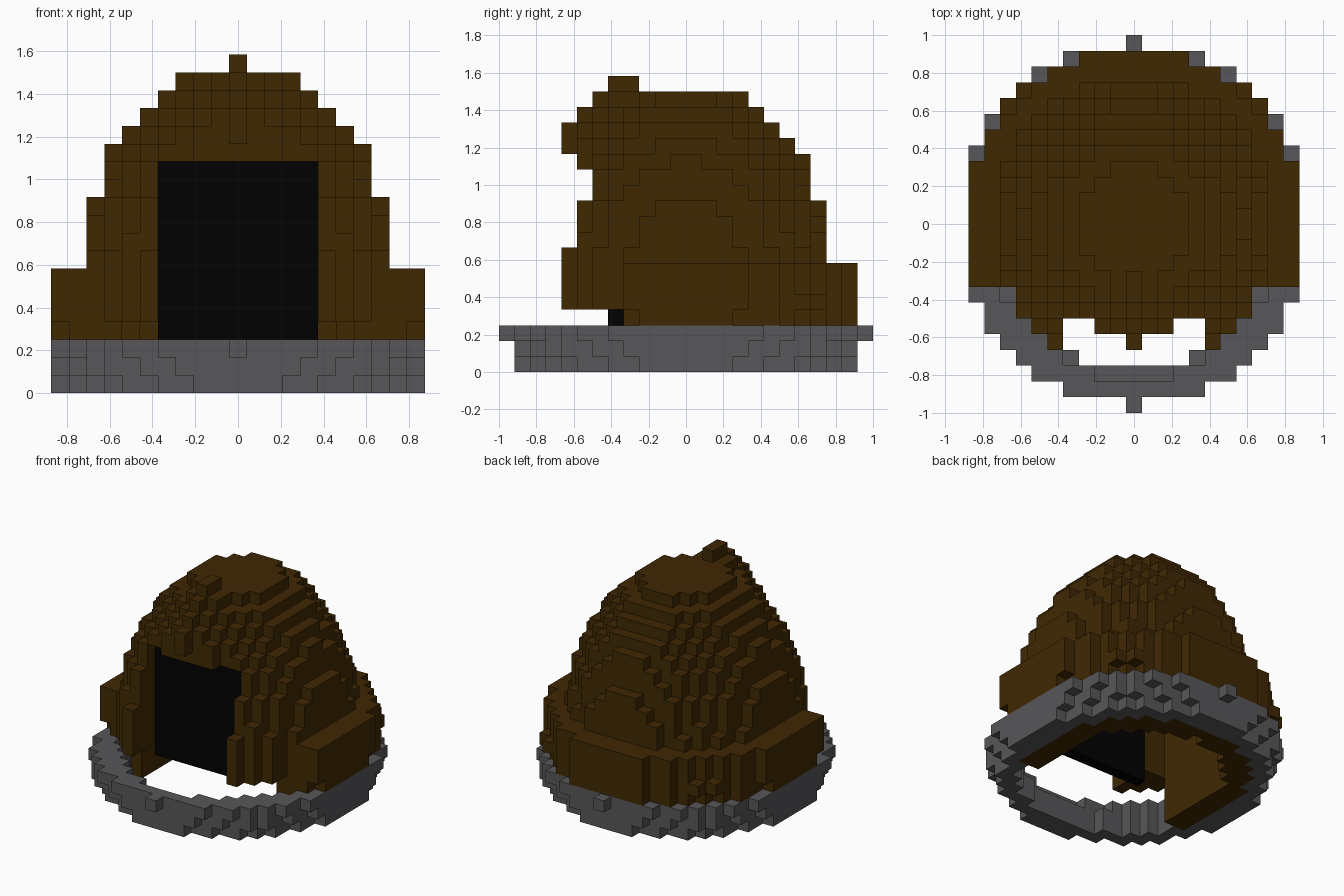
import bpy, bmesh

if "Cube" in bpy.data.objects:
    bpy.data.objects.remove(bpy.data.objects["Cube"])

V = 1 / 12  # cube size; x cells are centred on 0, y rows are centred on half cells


def material(name, rgb):
    m = bpy.data.materials.new(name)
    m.diffuse_color = (*rgb, 1)
    m.use_nodes = True
    m.node_tree.nodes["Principled BSDF"].inputs["Base Color"].default_value = m.diffuse_color
    return m


stone = material("grey stone", (0.096, 0.096, 0.101))
brown = material("dark brown", (0.051, 0.0212, 0.0008))
black = material("black", (0.0002, 0.0002, 0.0002))


def inside(i, y, a, b):
    return a > 0 and (i / a) ** 2 + (y / b) ** 2 <= 1


def cells(layers):
    for k in layers:
        for j in range(-12, 12):
            for i in range(-10, 11):
                yield i, j, k, j + 0.5


# Stone base: hollow elliptical ring that widens upward
ring_out = [(10.4, 10.75), (10.7, 11.3), (10.97, 11.52)]
ring_in = [(8.8, 9.15), (9.0, 9.4), (9.3, 9.8)]
ring = {(i, j, k) for i, j, k, y in cells(range(3))
        if inside(i, y, *ring_out[k]) and not inside(i, y, *ring_in[k])}

# Black face panel
face = {(i, -5, k) for i in range(-4, 5) for k in range(3, 13)}

# Hood: layered dome, hollow behind the face, with an opening cut in front
radius = {3: 8.95, 4: 8.95, 5: 8.95, 6: 8.95, 7: 8.95, 8: 8.62, 9: 8.5, 10: 8.25,
          11: 7.85, 12: 7.5, 13: 7.1, 14: 6.4, 15: 5.6, 16: 4.6, 17: 3.4}
hood = set()
for i, j, k, y in cells(range(3, 18)):
    r = radius[k]
    if not inside(i, y, r, r + 0.5):
        continue
    rim = abs(i) >= 5 and y < -4
    hollow = k < 13 and inside(i, y, r - 2, r - 1.5) and not rim
    opening = abs(i) <= 4 and y < -4 and k <= 12
    lintel_cut = k == 13 and (y < -7 or (2 < abs(i) <= 4 and y < -6))
    under_cut = k == 3 and y < -4
    if not (hollow or opening or lintel_cut or under_cut):
        hood.add((i, j, k))

# Brow ridge: curved crest over the opening, ending in a small knob on top
brow = {(0, -8, 14), (0, -8, 15), (0, -7, 16), (0, -6, 17), (0, -5, 18), (0, -4, 18)}
for i in (-1, 0, 1):
    brow |= {(i, -7, 15), (i, -6, 16), (i, -5, 17)}
brow -= hood

# Skirt: wide low band around the sides and back, lining the inside of the ring
skirt_out = ring_in + [(10.5, 11.1), (10.7, 11.3), (10.65, 11.2), (10.65, 11.2)]
skirt = {(i, j, k) for i, j, k, y in cells(range(7))
         if y > -4 and inside(i, y, *skirt_out[k]) and not inside(i, y, 7.0, 7.5)}
skirt -= hood | ring

occupied = ring | face | hood | brow | skirt

# Corner offsets of the six cube sides, keyed by outward direction
SIDES = {
    (1, 0, 0): ((1, 0, 0), (1, 1, 0), (1, 1, 1), (1, 0, 1)),
    (-1, 0, 0): ((0, 0, 0), (0, 0, 1), (0, 1, 1), (0, 1, 0)),
    (0, 1, 0): ((0, 1, 0), (0, 1, 1), (1, 1, 1), (1, 1, 0)),
    (0, -1, 0): ((0, 0, 0), (1, 0, 0), (1, 0, 1), (0, 0, 1)),
    (0, 0, 1): ((0, 0, 1), (1, 0, 1), (1, 1, 1), (0, 1, 1)),
    (0, 0, -1): ((0, 0, 0), (0, 1, 0), (1, 1, 0), (1, 0, 0)),
}


def build(name, part, mat):
    """Mesh only the cube sides that are not covered by a neighbour."""
    bm = bmesh.new()
    for i, j, k in sorted(part):
        for (dx, dy, dz), quad in SIDES.items():
            if (i + dx, j + dy, k + dz) in occupied:
                continue
            bm.faces.new([bm.verts.new(((i - 0.5 + x) * V, (j + y) * V, (k + z) * V))
                          for x, y, z in quad])
    bmesh.ops.remove_doubles(bm, verts=bm.verts, dist=1e-4)
    me = bpy.data.meshes.new(name)
    bm.to_mesh(me)
    bm.free()
    me.materials.append(mat)
    bpy.context.collection.objects.link(bpy.data.objects.new(name, me))


build("stone_base_ring", ring, stone)
build("dark_face_panel", face, black)
build("hood", hood, brown)
build("brow_ridge", brow, brown)
build("outer_skirt", skirt, brown)
